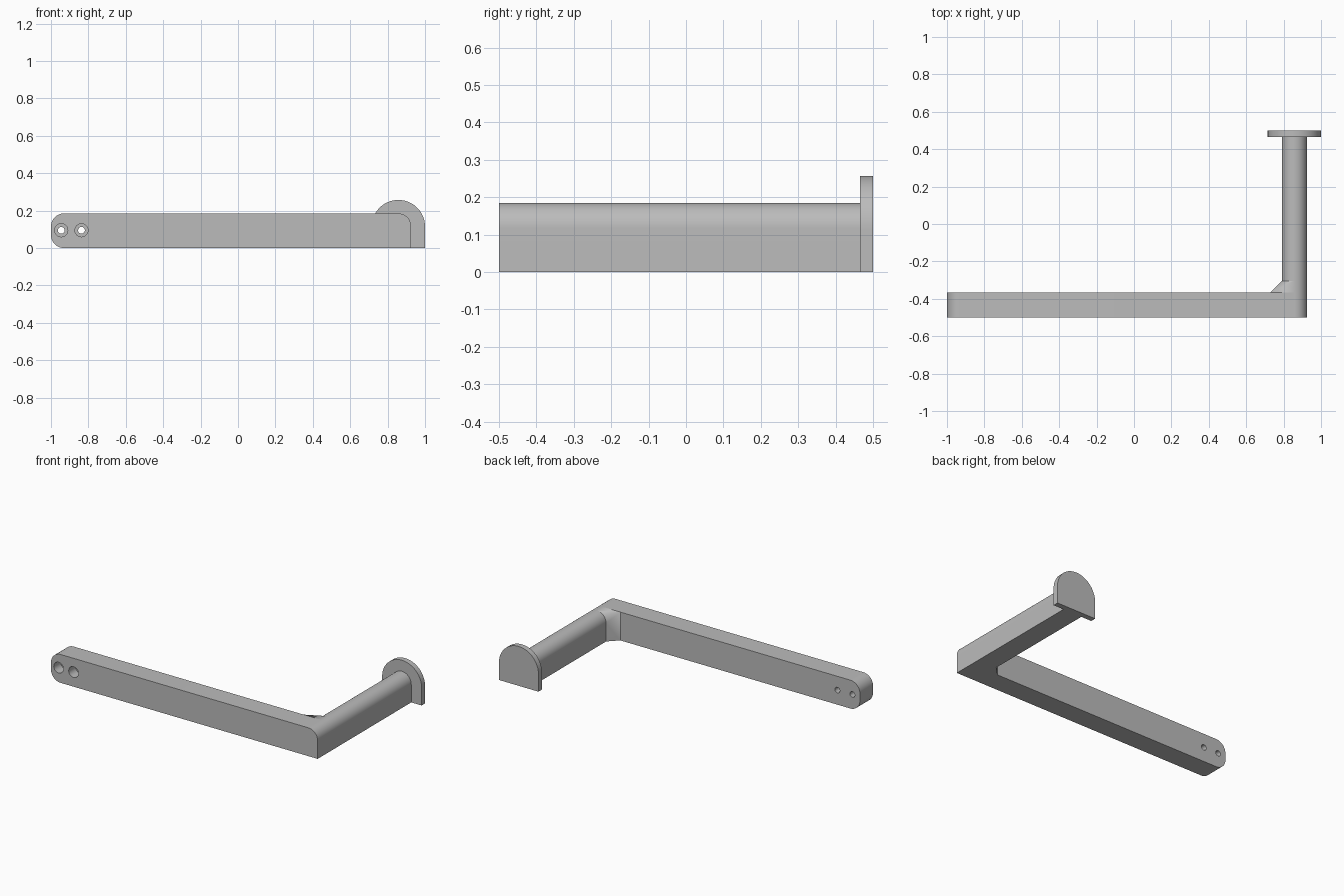
import bpy, bmesh
from math import sin, cos, pi, radians

if "Cube" in bpy.data.objects:
    bpy.data.objects.remove(bpy.data.objects["Cube"], do_unlink=True)

GREY = (0.5, 0.5, 0.5)
metal = bpy.data.materials.new("satin grey metal")
metal.use_nodes = True
metal.diffuse_color = (*GREY, 1)
metal.node_tree.nodes["Principled BSDF"].inputs["Base Color"].default_value = (*GREY, 1)

FRONT, BACK = -0.5, 0.5
BAR_BACK, PLATE_FRONT = -0.365, 0.465
HEIGHT = 0.185
ARM_LEFT, ARM_RIGHT = 0.79, 0.925
ARM_MID, ARM_R = (ARM_LEFT + ARM_RIGHT) / 2, (ARM_RIGHT - ARM_LEFT) / 2


def arc(cx, cz, r, start, end, steps=16):
    angles = [radians(start + (end - start) * i / steps) for i in range(steps + 1)]
    return [(cx + r * cos(a), cz + r * sin(a)) for a in angles]


def finish(name, bm):
    bmesh.ops.recalc_face_normals(bm, faces=bm.faces)
    mesh = bpy.data.meshes.new(name)
    bm.to_mesh(mesh)
    bm.free()
    obj = bpy.data.objects.new(name, mesh)
    bpy.context.collection.objects.link(obj)
    mesh.materials.append(metal)
    return obj


def smooth(obj):
    bpy.ops.object.select_all(action='DESELECT')
    bpy.context.view_layer.objects.active = obj
    obj.select_set(True)
    bpy.ops.object.shade_smooth_by_angle(angle=radians(30))


def prism(name, profile, y0, y1):
    """Extrude an (x, z) outline along y."""
    bm = bmesh.new()
    face = bm.faces.new([bm.verts.new((x, y0, z)) for x, z in profile])
    ext = bmesh.ops.extrude_face_region(bm, geom=[face])
    moved = [v for v in ext["geom"] if isinstance(v, bmesh.types.BMVert)]
    bmesh.ops.translate(bm, verts=moved, vec=(0, y1 - y0, 0))
    return finish(name, bm)


def cut(target, cutter):
    cutter.hide_render = True
    mod = target.modifiers.new("hole", 'BOOLEAN')
    mod.operation, mod.solver, mod.object = 'DIFFERENCE', 'EXACT', cutter
    bpy.context.view_layer.objects.active = target
    bpy.ops.object.modifier_apply(modifier=mod.name)
    bpy.data.objects.remove(cutter, do_unlink=True)


# Long front bar: rounded free end, one rounded corner over the arm
r = 0.07
bar_outline = ([(ARM_RIGHT, 0)]
               + arc(ARM_MID, HEIGHT - ARM_R, ARM_R, 0, 90)
               + arc(r - 1, HEIGHT - r, r, 90, 180)
               + arc(r - 1, r, r, 180, 270))
bar = prism("front_bar", bar_outline, FRONT, BAR_BACK)

# Two counterbored screw holes through the free end
for x in (-0.945, -0.837):
    for radius, depth in ((0.035, FRONT + 0.07), (0.018, BAR_BACK + 0.05)):
        outline = arc(x, 0.095, radius, 0, 360, 32)[:-1]
        cut(bar, prism("hole_cutter", outline, FRONT - 0.05, depth))
smooth(bar)

# Round-topped arm running back to the mounting plate
arm_outline = ([(ARM_RIGHT, 0)]
               + arc(ARM_MID, HEIGHT - ARM_R, ARM_R, 0, 180, 32)
               + [(ARM_LEFT, 0)])
smooth(prism("side_arm", arm_outline, BAR_BACK, PLATE_FRONT))

# Arched mounting plate
plate_r = 0.1425
plate_outline = ([(1, 0)]
                 + arc(1 - plate_r, 0.257 - plate_r, plate_r, 0, 180, 48)
                 + [(1 - 2 * plate_r, 0)])
smooth(prism("mounting_plate", plate_outline, PLATE_FRONT, BACK))

# Inner corner gusset blending the bar edge into the arm section
bm = bmesh.new()
half = arc(ARM_MID, HEIGHT - ARM_R, ARM_R, 90, 180) + [(ARM_LEFT, 0), (ARM_MID, 0)]
for x, z in half:
    bm.verts.new((x, -0.305, z))
for x in (0.73, ARM_MID):
    for z in (0, HEIGHT):
        bm.verts.new((x, BAR_BACK, z))
bmesh.ops.convex_hull(bm, input=bm.verts)
smooth(finish("corner_gusset", bm))
